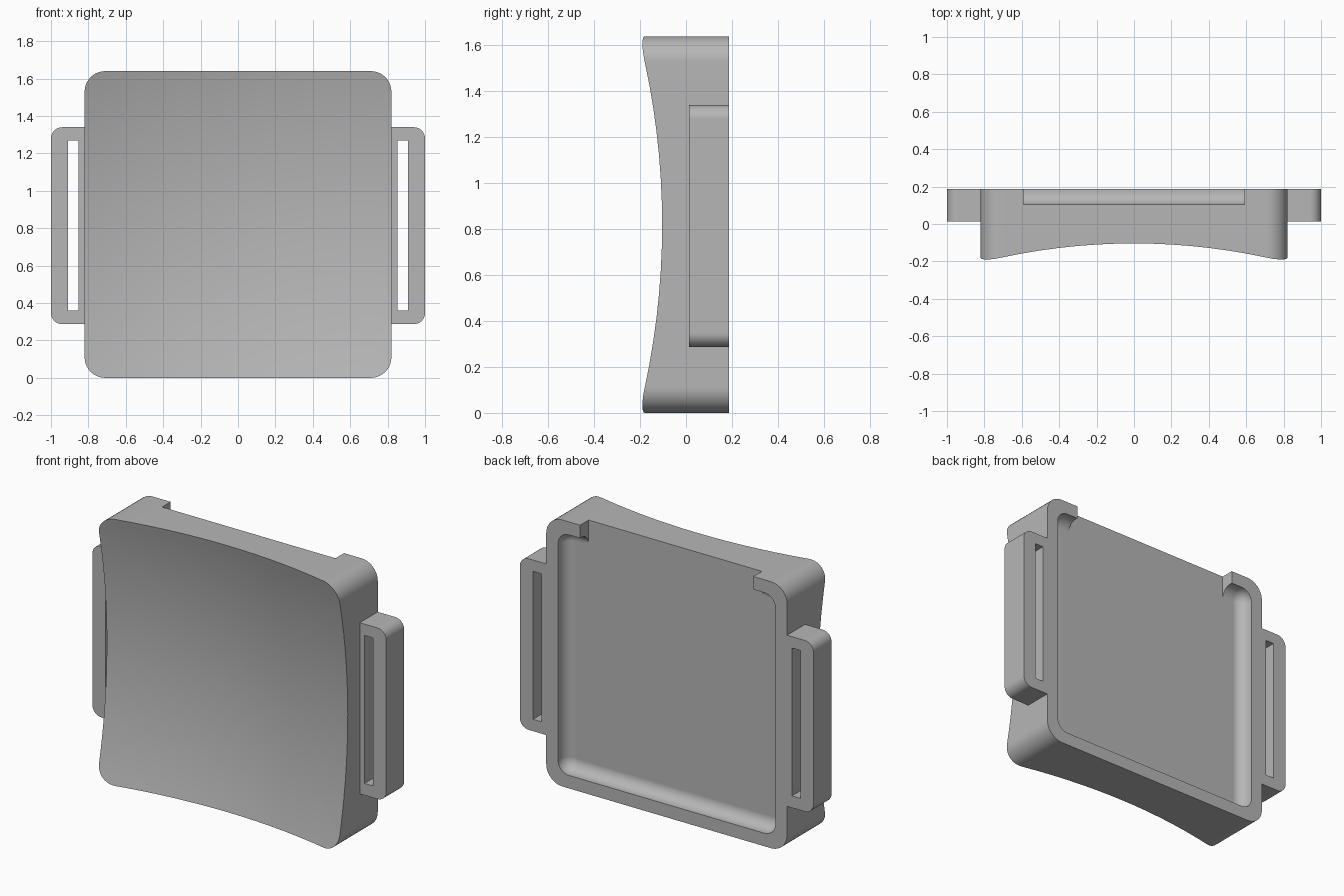
import bpy, bmesh, math
from mathutils import Vector

if "Cube" in bpy.data.objects:
    bpy.data.objects.remove(bpy.data.objects["Cube"])

HALF, BACK, FLOOR = 0.82, 0.188, 0.104   # half width, back plane, pocket floor
DISH_RADIUS, DISH_Y = 3.45, -0.005       # spherical hollow in the front

grey = bpy.data.materials.new("plain grey")
grey.use_nodes = True
grey.diffuse_color = (0.47, 0.47, 0.47, 1)
grey.node_tree.nodes["Principled BSDF"].inputs["Base Color"].default_value = grey.diffuse_color


def rounded_square(half, radius, arc=10, side=14):
    """Outline points (x, z) of a rounded square, sides subdivided."""
    corners = []
    for k, (sx, sz) in enumerate([(1, 1), (-1, 1), (-1, -1), (1, -1)]):
        centre = Vector((sx, sz)) * (half - radius)
        angles = [math.pi / 2 * (k + i / arc) for i in range(arc + 1)]
        corners.append([centre + radius * Vector((math.cos(a), math.sin(a))) for a in angles])
    points = []
    for k, corner in enumerate(corners):
        start, end = corner[-1], corners[(k + 1) % 4][0]
        points += corner + [start.lerp(end, i / side) for i in range(1, side)]
    return points


def dish(p):
    return DISH_Y - (DISH_RADIUS - math.sqrt(DISH_RADIUS ** 2 - p.length_squared))


def make_object(name, bm):
    bmesh.ops.recalc_face_normals(bm, faces=bm.faces)
    mesh = bpy.data.meshes.new(name)
    bm.to_mesh(mesh)
    bm.free()
    obj = bpy.data.objects.new(name, mesh)
    bpy.context.collection.objects.link(obj)
    mesh.materials.append(grey)
    return obj


def activate(obj):
    bpy.ops.object.select_all(action='DESELECT')
    obj.select_set(True)
    bpy.context.view_layer.objects.active = obj


def cut_box(obj, low, high):
    """Cut an axis-aligned box out of an object."""
    bm = bmesh.new()
    bmesh.ops.create_cube(bm, size=1)
    low, high = Vector(low), Vector(high)
    for v in bm.verts:
        v.co = (low + high) / 2 + v.co * (high - low)
    cutter = make_object("cutter", bm)
    cutter.hide_render = True
    mod = obj.modifiers.new("cut", 'BOOLEAN')
    mod.operation, mod.solver, mod.object = 'DIFFERENCE', 'EXACT', cutter
    activate(obj)
    bpy.ops.object.modifier_apply(modifier=mod.name)
    bpy.data.objects.remove(cutter)


def finish(obj):
    activate(obj)
    bpy.ops.object.shade_smooth_by_angle(angle=math.radians(30))
    obj.modifiers.new("normals", 'WEIGHTED_NORMAL').keep_sharp = True


# Body: loops from the dished front, round the sides, into the filleted pocket
outline = rounded_square(HALF, 0.11)
rings = [[(p * s, dish(p * s)) for p in outline] for s in [(i + 0.5) / 14.5 for i in range(15)]]
rings.append([(p, BACK) for p in outline])
wall, fillet, inner_corner = 0.08, 0.07, 0.075
rings.append([(p, BACK) for p in rounded_square(HALF - wall, inner_corner)])
for i in range(9):
    a = math.pi / 2 * i / 8
    inset = fillet * (1 - math.cos(a))
    y = FLOOR + fillet * (1 - math.sin(a))
    rings.append([(p, y) for p in rounded_square(HALF - wall - inset, inner_corner - inset)])

bm = bmesh.new()
loops = [[bm.verts.new((p.x, y, p.y + HALF)) for p, y in ring] for ring in rings]
for a, b in zip(loops, loops[1:]):
    for i in range(len(a)):
        j = (i + 1) % len(a)
        bm.faces.new((a[i], a[j], b[j], b[i]))
bm.faces.new(loops[0])
bm.faces.new(loops[-1])
body = make_object("body", bm)

# Opening through the top rim, level with the pocket floor
cut_box(body, (-0.59, FLOOR + 0.001, 1.45), (0.59, 0.3, 1.8))
finish(body)

# Strap loops: rounded side lugs with a tall slot
EAR_FRONT, LOW, HIGH, TIP, R = 0.013, 0.287, 1.34, 1.0, 0.06
profile = [(HALF, LOW)]
for cz, start in ((LOW + R, -math.pi / 2), (HIGH - R, 0)):
    for i in range(9):
        a = start + math.pi / 2 * i / 8
        profile.append((TIP - R + R * math.cos(a), cz + R * math.sin(a)))
profile.append((HALF, HIGH))

for name, side in (("left_strap_loop", 1), ("right_strap_loop", -1)):
    bm = bmesh.new()
    face = bm.faces.new([bm.verts.new((side * x, EAR_FRONT, z)) for x, z in profile])
    new = bmesh.ops.extrude_face_region(bm, geom=[face])["geom"]
    moved = [v for v in new if isinstance(v, bmesh.types.BMVert)]
    bmesh.ops.translate(bm, verts=moved, vec=(0, BACK - EAR_FRONT, 0))
    ear = make_object(name, bm)
    xs = sorted((side * 0.853, side * 0.91))
    cut_box(ear, (xs[0], -0.2, 0.36), (xs[1], 0.4, 1.27))
    finish(ear)
